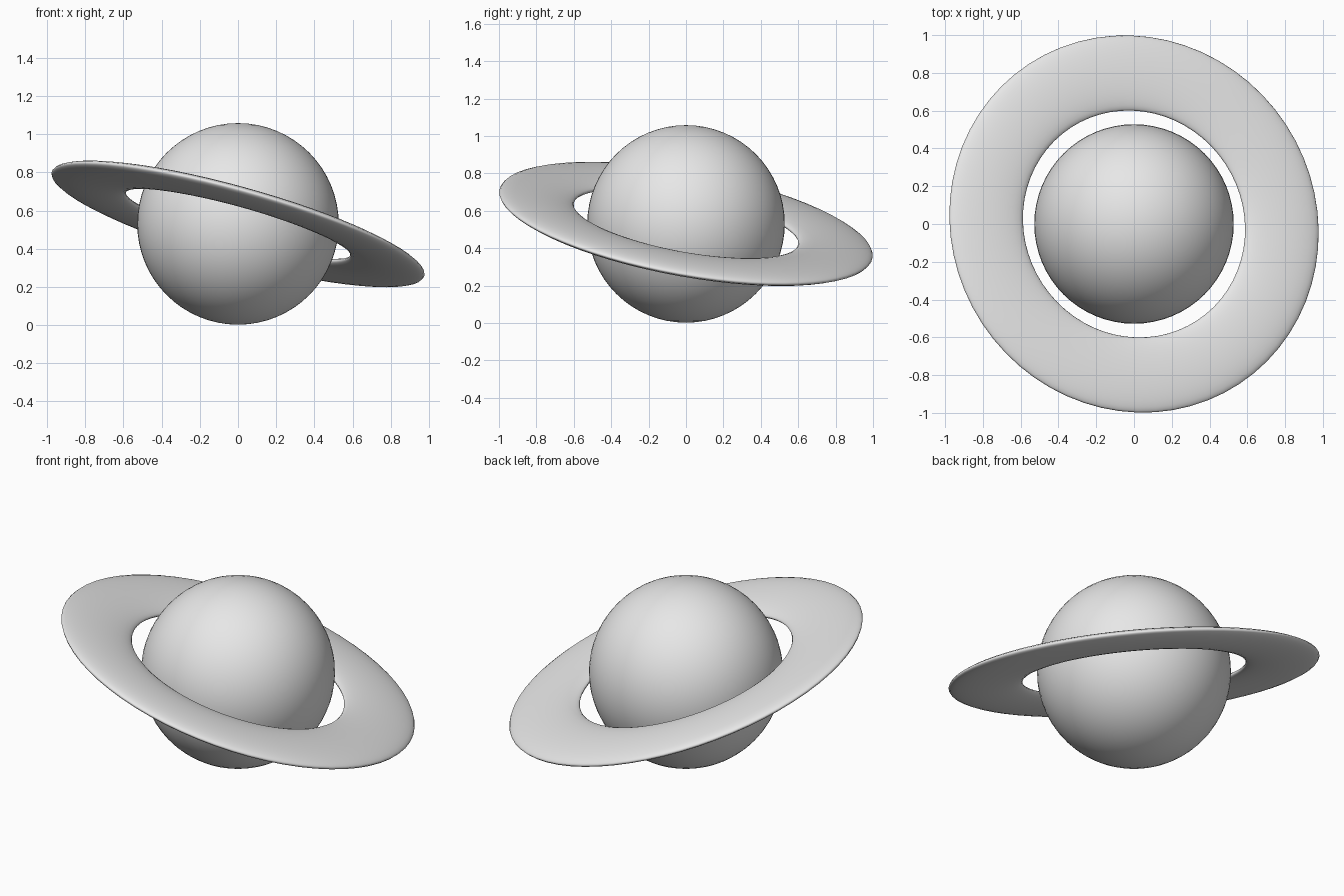
import bpy
import math
from mathutils import Vector

cube = bpy.data.objects.get("Cube")
if cube:
    bpy.data.objects.remove(cube, do_unlink=True)

RADIUS = 0.528
CENTRE = (0, 0, 0.53)
RING_MAJOR, RING_HALF_WIDTH, RING_HALF_THICKNESS = 0.812, 0.202, 0.04
RING_NORMAL = Vector((0.265, 0.174, 0.948))

grey = bpy.data.materials.new("light grey")
grey.use_nodes = True
grey.diffuse_color = (0.8, 0.8, 0.8, 1)
grey.node_tree.nodes["Principled BSDF"].inputs["Base Color"].default_value = (0.8, 0.8, 0.8, 1)


def finish(name):
    obj = bpy.context.object
    obj.name = name
    obj.data.materials.append(grey)
    bpy.ops.object.shade_smooth()
    return obj


# Round planet body
bpy.ops.mesh.primitive_uv_sphere_add(segments=64, ring_count=32, radius=RADIUS, location=CENTRE)
finish("planet")

# Flattened, tilted ring around the planet
bpy.ops.mesh.primitive_torus_add(
    location=CENTRE, major_segments=64, minor_segments=24,
    major_radius=RING_MAJOR, minor_radius=RING_HALF_WIDTH)
ring = finish("ring")
ring.scale.z = RING_HALF_THICKNESS / RING_HALF_WIDTH
ring.rotation_euler = RING_NORMAL.to_track_quat("Z", "Y").to_euler()
